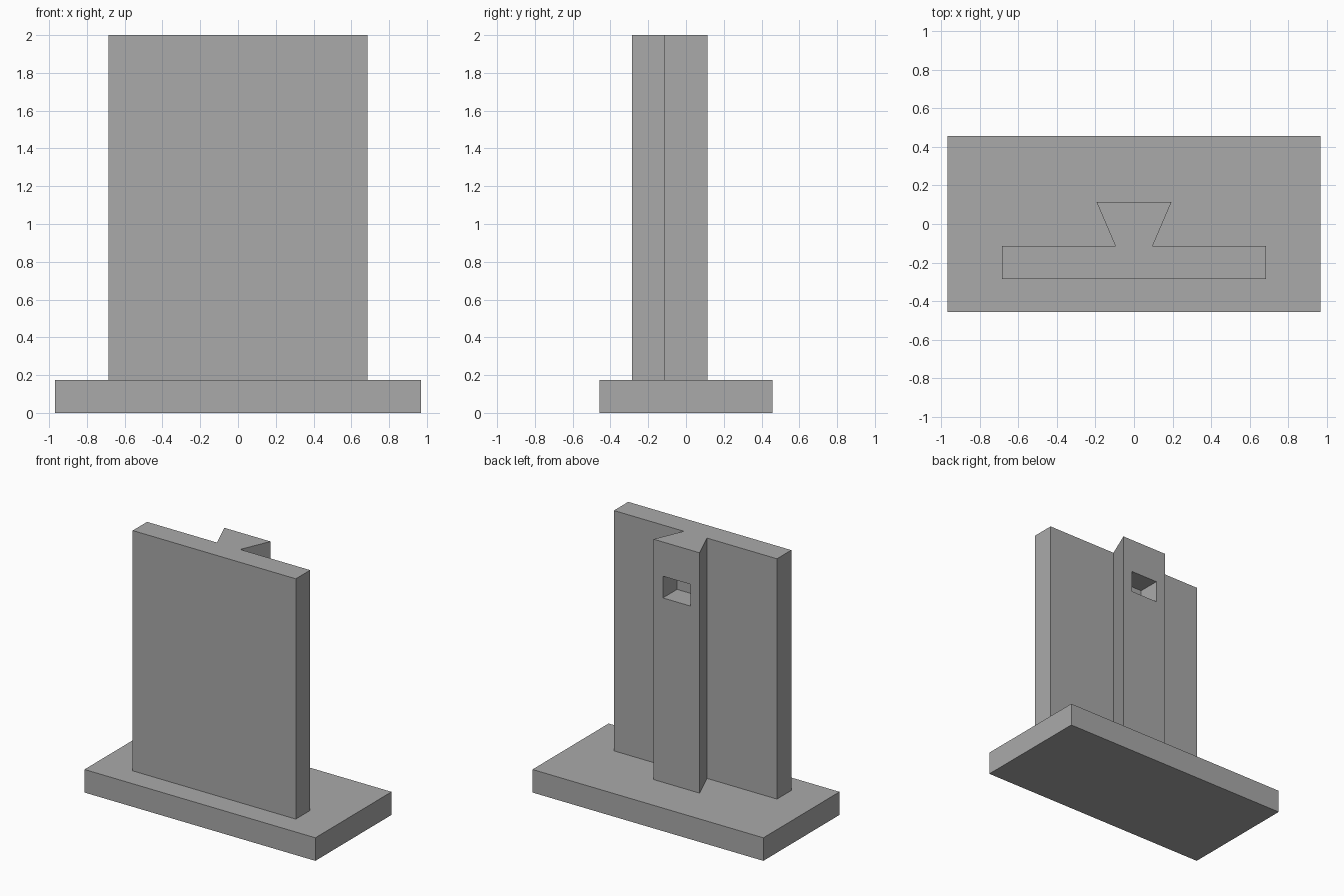
import bpy
import bmesh

cube = bpy.data.objects.get("Cube")
if cube:
    bpy.data.objects.remove(cube, do_unlink=True)

grey = bpy.data.materials.new("plain_grey")
grey.use_nodes = True
colour = (0.4, 0.4, 0.4, 1)
grey.diffuse_color = colour
grey.node_tree.nodes["Principled BSDF"].inputs["Base Color"].default_value = colour


def prism(name, outline, z0, z1):
    """Extrude a closed xy outline from z0 up to z1."""
    bm = bmesh.new()
    face = bm.faces.new([bm.verts.new((x, y, z0)) for x, y in outline])
    ext = bmesh.ops.extrude_face_region(bm, geom=[face], use_keep_orig=True)
    top = [v for v in ext["geom"] if isinstance(v, bmesh.types.BMVert)]
    bmesh.ops.translate(bm, verts=top, vec=(0, 0, z1 - z0))
    bmesh.ops.recalc_face_normals(bm, faces=bm.faces)
    mesh = bpy.data.meshes.new(name)
    bm.to_mesh(mesh)
    bm.free()
    mesh.materials.append(grey)
    obj = bpy.data.objects.new(name, mesh)
    bpy.context.collection.objects.link(obj)
    return obj


def mirrored(half):
    """Complete an outline from its +x half."""
    return half + [(-x, y) for x, y in reversed(half)]


BASE_TOP, TOP = 0.175, 2.0
PLATE_FRONT, PLATE_BACK, RAIL_BACK = -0.285, -0.113, 0.113

# Base slab
prism("base", mirrored([(0.97, -0.457), (0.97, 0.457)]), 0, BASE_TOP)

# Upright plate with a dovetail rail on its back
upright = prism("upright_with_dovetail", mirrored([
    (0.685, PLATE_FRONT), (0.685, PLATE_BACK),
    (0.097, PLATE_BACK), (0.194, RAIL_BACK)]), BASE_TOP, TOP)

# Blind pocket near the top of the rail
cutter = prism("pocket_cutter", mirrored([
    (0.115, RAIL_BACK - 0.17), (0.115, RAIL_BACK + 0.1)]), 1.575, 1.74)
cutter.hide_render = True
cutter.hide_set(True)
cut = upright.modifiers.new("pocket", 'BOOLEAN')
cut.operation = 'DIFFERENCE'
cut.solver = 'EXACT'
cut.object = cutter
